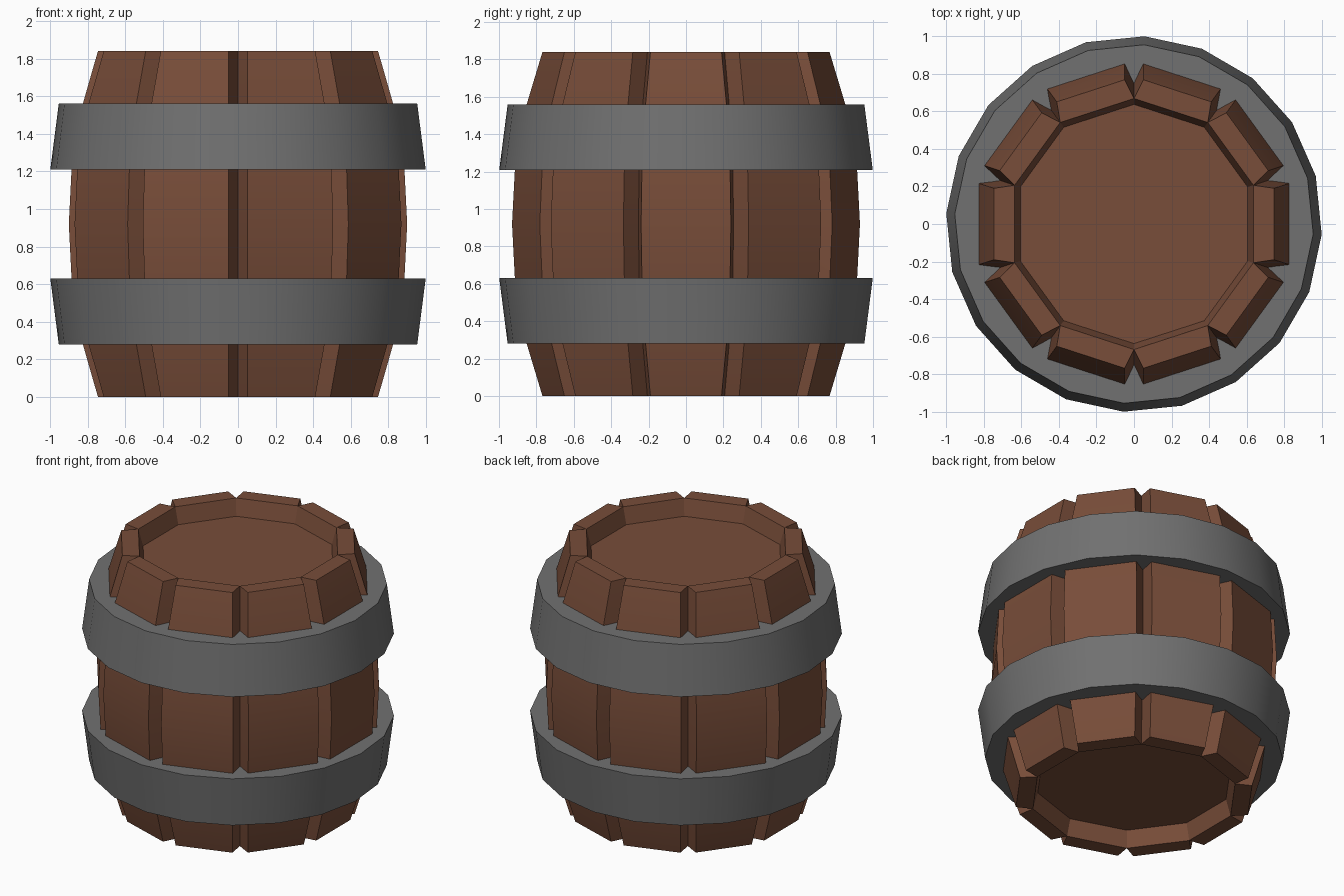
import bpy, bmesh, math
from mathutils import Matrix

if "Cube" in bpy.data.objects:
    bpy.data.objects.remove(bpy.data.objects["Cube"])

N = 10                      # staves
STEP = 2 * math.pi / N
H = 1.84


def material(name, rgb):
    m = bpy.data.materials.new(name)
    m.diffuse_color = (*rgb, 1)
    m.use_nodes = True
    m.node_tree.nodes["Principled BSDF"].inputs["Base Color"].default_value = m.diffuse_color
    return m


wood = material("brown_wood", (0.188, 0.074, 0.041))
iron = material("grey_iron", (0.165, 0.165, 0.165))


def finish(name, bm, mat):
    bmesh.ops.recalc_face_normals(bm, faces=bm.faces)
    me = bpy.data.meshes.new(name)
    bm.to_mesh(me)
    bm.free()
    me.materials.append(mat)
    me.shade_smooth()
    me.set_sharp_from_angle(angle=math.radians(30))
    ob = bpy.data.objects.new(name, me)
    bpy.context.collection.objects.link(ob)
    return ob


def bridge(bm, a, b):
    n = len(a)
    for i in range(n):
        bm.faces.new((a[i], a[(i + 1) % n], b[(i + 1) % n], b[i]))


def ring(bm, r, z, n, offset):
    return [bm.verts.new((r * math.cos(offset + k * 2 * math.pi / n),
                          r * math.sin(offset + k * 2 * math.pi / n), z))
            for k in range(n)]


# Staves: bulging planks touching at their inner edges
# (height, inner distance, outer distance, outer half width)
profile = [(0, .635, .745, .19), (.46, .76, .877, .233), (.92, .785, .90, .24),
           (H - .46, .76, .877, .233), (H, .635, .745, .19)]
for s in range(N):
    bm = bmesh.new()
    loops = []
    for z, ri, ro, w in profile:
        wi = ri * math.tan(STEP / 2)
        loops.append([bm.verts.new(p) for p in
                      ((ri, -wi, z), (ro, -w, z), (ro, w, z), (ri, wi, z))])
    for a, b in zip(loops, loops[1:]):
        bridge(bm, a, b)
    bm.faces.new(loops[0])
    bm.faces.new(loops[-1])
    bm.transform(Matrix.Rotation(s * STEP, 4, 'Z'))
    finish(f"stave_{s + 1}", bm, wood)

# Recessed heads with a sloping wall up to the rim
c = math.cos(STEP / 2)
for name, z_rim, z_lid in (("top_head", H, H - .115), ("bottom_head", 0, .115)):
    bm = bmesh.new()
    rim = ring(bm, .635 / c, z_rim, N, STEP / 2)
    lid = ring(bm, .605 / c, z_lid, N, STEP / 2)
    bridge(bm, rim, lid)
    bm.faces.new(lid)
    ob = finish(name, bm, wood)
    # open cup: face outward, away from the barrel middle
    up = 1 if z_rim > z_lid else -1
    lid_face = max(ob.data.polygons, key=lambda p: p.area)
    if lid_face.normal.z * up < 0:
        ob.data.flip_normals()

# Hoops: 20-sided tapered rings, wide edge towards the middle
for name, z0, r0, z1, r1 in (("lower_hoop", .28, .955, .63, 1.0),
                             ("upper_hoop", H - .63, 1.0, H - .28, .955)):
    bm = bmesh.new()
    off = math.radians(-3.2)
    loops = [ring(bm, r, z, 20, off)
             for r, z in ((r0, z0), (r1, z1), (.75, z1), (.75, z0))]
    for i in range(4):
        bridge(bm, loops[i], loops[(i + 1) % 4])
    finish(name, bm, iron)
